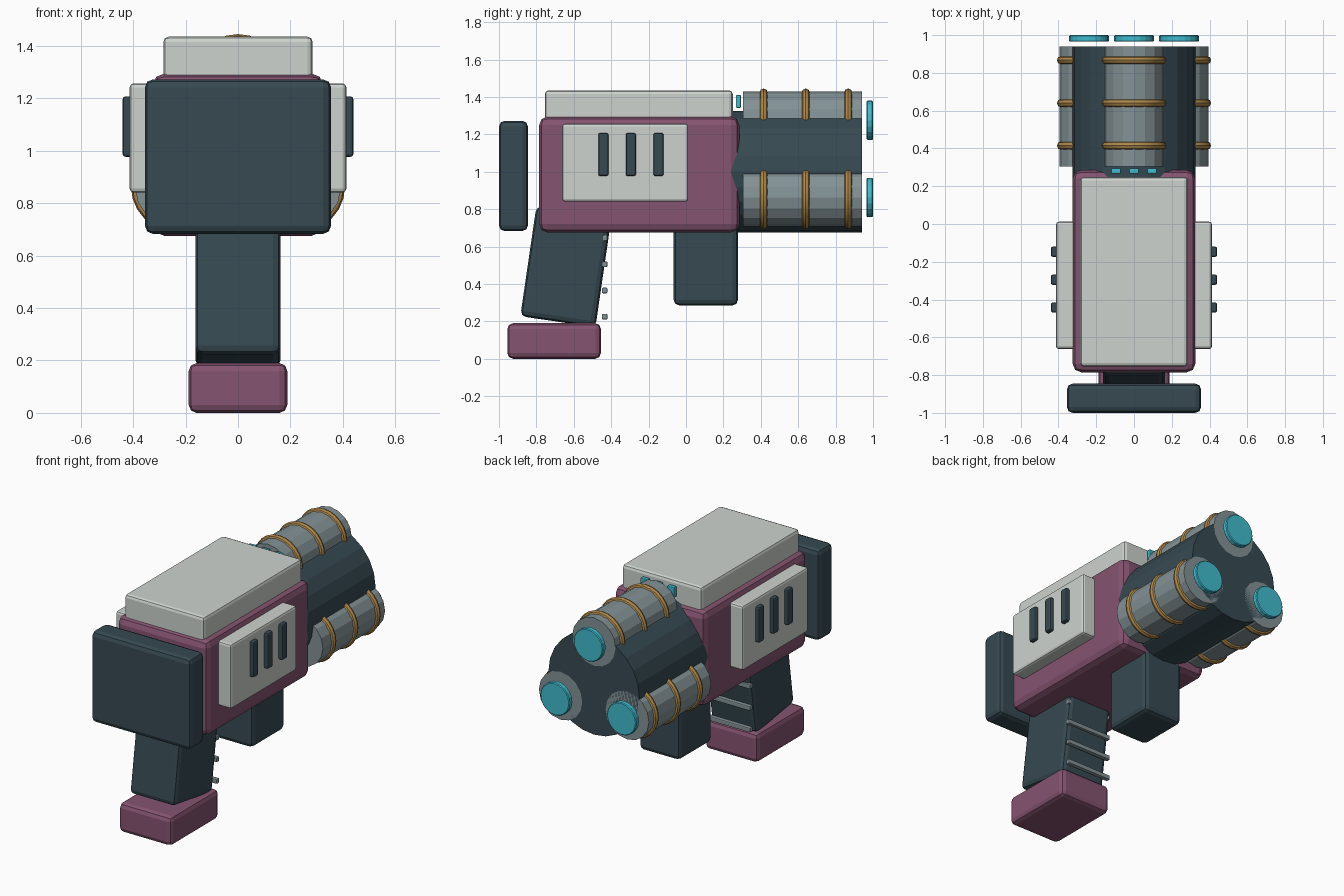
import bpy, math
from mathutils import Matrix

if "Cube" in bpy.data.objects:
    bpy.data.objects.remove(bpy.data.objects["Cube"])


def mat(name, rgb):
    m = bpy.data.materials.new(name)
    m.diffuse_color = (*rgb, 1)
    m.use_nodes = True
    m.node_tree.nodes["Principled BSDF"].inputs["Base Color"].default_value = m.diffuse_color
    return m


PLUM = mat("plum", (0.235, 0.087, 0.162))
WHITE = mat("pale_grey", (0.61, 0.65, 0.62))
DARK = mat("dark_slate", (0.037, 0.067, 0.083))
STEEL = mat("steel", (0.225, 0.285, 0.302))
BRASS = mat("brass", (0.42, 0.245, 0.07))
CYAN = mat("cyan", (0.05, 0.50, 0.62))


def box(name, x, y, z, m, bevel=0.0, tilt=0.0, segs=2):
    """Bevelled box given by (min, max) extents, tilted about x."""
    bpy.ops.mesh.primitive_cube_add(
        size=1, location=[(a + b) / 2 for a, b in (x, y, z)], rotation=(tilt, 0, 0))
    o = bpy.context.object
    o.name = name
    o.data.transform(Matrix.Diagonal([b - a for a, b in (x, y, z)] + [1]))
    o.data.materials.append(m)
    if bevel:
        b = o.modifiers.new("bevel", 'BEVEL')
        b.width = bevel
        b.segments = segs
    return o


def tube(name, x, z, r, y0, y1, m, n, bevel=0.0):
    """Cylinder along y."""
    bpy.ops.mesh.primitive_cylinder_add(
        vertices=n, radius=r, depth=y1 - y0, location=(x, (y0 + y1) / 2, z),
        rotation=(math.pi / 2, 0, 0))
    o = bpy.context.object
    o.name = name
    o.data.materials.append(m)
    if bevel:
        b = o.modifiers.new("bevel", 'BEVEL')
        b.width = bevel
        b.limit_method = 'ANGLE'
    return o


# Main housing, top cover and rear plate
box("housing", (-0.325, 0.325), (-0.785, 0.285), (0.675, 1.295), PLUM, 0.045)
box("top_cover", (-0.285, 0.285), (-0.755, 0.25), (1.22, 1.435), WHITE, 0.02)
box("rear_plate", (-0.355, 0.355), (-1.0, -0.845), (0.683, 1.272), DARK, 0.03)

# Side panels with raised vents
for side, s in (("right", 1), ("left", -1)):
    box(side + "_panel", sorted((s * 0.29, s * 0.413)), (-0.662, 0.012),
        (0.84, 1.257), WHITE, 0.015)
    for i, y in enumerate((-0.442, -0.295, -0.147)):
        box(f"{side}_vent_{i}", sorted((s * 0.39, s * 0.44)), (y - 0.027, y + 0.027),
            (0.977, 1.207), DARK, 0.01)

# Leaning grip, its foot and the finger ridges
box("grip", (-0.163, 0.163), (-0.845, -0.439), (0.195, 0.79), DARK, 0.03,
    tilt=-math.radians(8.3))
box("grip_foot", (-0.188, 0.188), (-0.955, -0.455), (0.0, 0.19), PLUM, 0.03)
for i in range(4):
    z = 0.225 + 0.14 * i
    box(f"finger_ridge_{i}", (-0.163, 0.163), (-0.45, -0.42),
        (z - 0.015, z + 0.015), STEEL, 0.006)

# Front handle
box("front_handle", (-0.145, 0.145), (-0.066, 0.278), (0.285, 0.75), DARK, 0.03)

# Drum with three barrels, each with rings and a floating cap
tube("drum", 0, 1.0, 0.325, 0.24, 0.94, DARK, 24)
for k, angle in enumerate((90, 210, 330)):
    x = 0.275 * math.cos(math.radians(angle))
    z = 1.0 + 0.275 * math.sin(math.radians(angle))
    tube(f"barrel_{k}", x, z, 0.155, 0.305, 0.94, STEEL, 16)
    tube(f"barrel_cap_{k}", x, z, 0.105, 0.965, 1.0, CYAN, 20, 0.005)
    for i, y in enumerate((0.415, 0.64, 0.867)):
        bpy.ops.mesh.primitive_torus_add(
            major_radius=0.148, minor_radius=0.022, major_segments=24,
            minor_segments=8, location=(x, y, z), rotation=(math.pi / 2, 0, 0))
        ring = bpy.context.object
        ring.name = f"barrel_ring_{k}_{i}"
        ring.data.materials.append(BRASS)
        bpy.ops.object.shade_smooth_by_angle()

# Small indicator lights ahead of the cover
for i, x in enumerate((-0.095, 0, 0.095)):
    box(f"indicator_{i}", (x - 0.026, x + 0.026), (0.267, 0.294), (1.342, 1.41),
        CYAN, 0.005)
